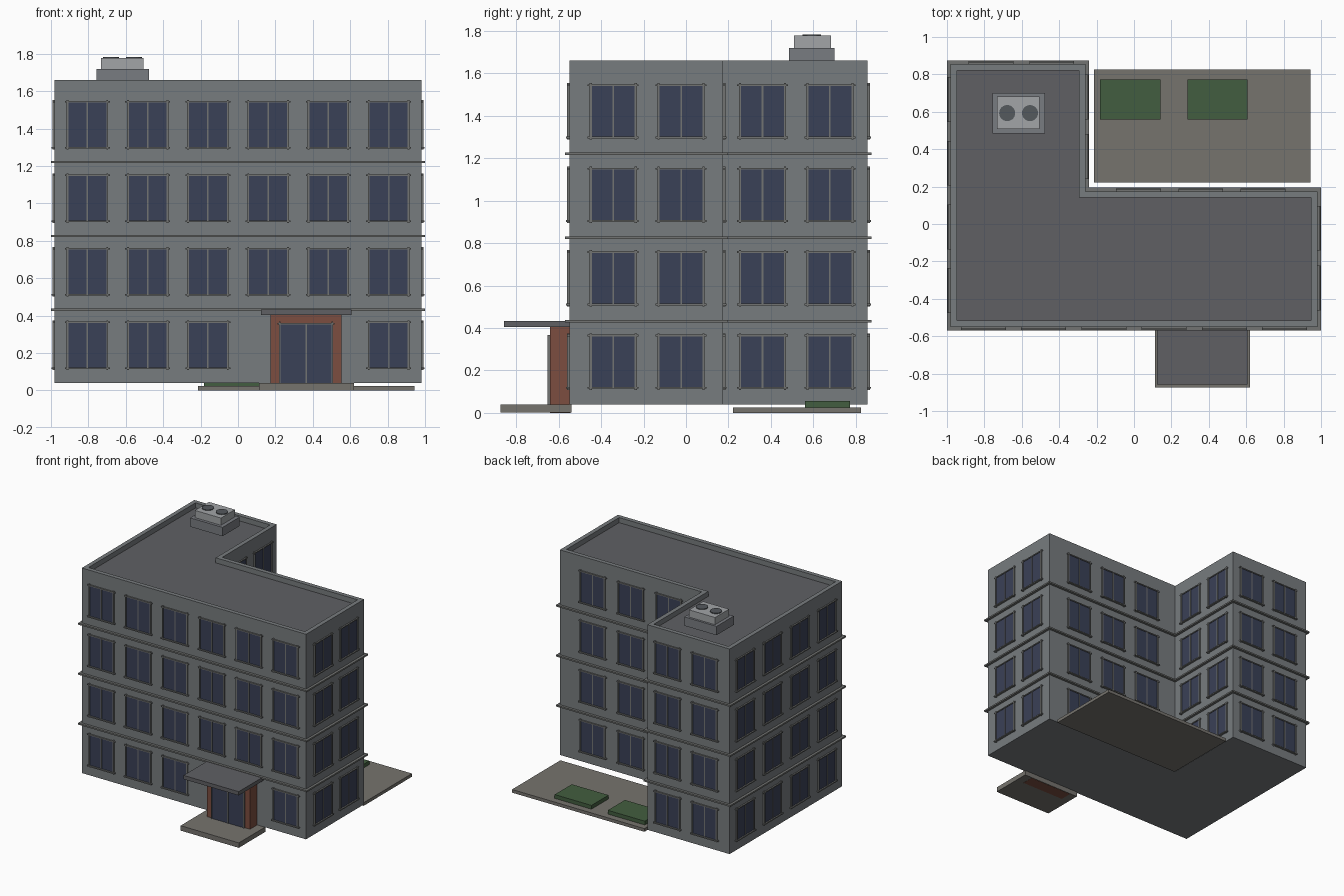
import bpy, bmesh
from mathutils import Vector, Matrix

if "Cube" in bpy.data.objects:
    bpy.data.objects.remove(bpy.data.objects["Cube"])


def material(name, rgb):
    m = bpy.data.materials.new(name)
    m.diffuse_color = (*rgb, 1)
    m.use_nodes = True
    m.node_tree.nodes["Principled BSDF"].inputs["Base Color"].default_value = m.diffuse_color
    return m


WALL = material("wall_grey", (0.185, 0.20, 0.21))
ROOF = material("roof_grey", (0.115, 0.117, 0.127))
TRIM = material("trim_grey", (0.17, 0.175, 0.17))
GLASS = material("glass_blue", (0.042, 0.052, 0.095))
BRICK = material("brick_red", (0.20, 0.075, 0.05))
PAVING = material("paving", (0.18, 0.172, 0.155))
GREEN = material("planting_green", (0.055, 0.11, 0.05))
METAL = material("light_metal", (0.36, 0.375, 0.39))
BASE = material("unit_base_grey", (0.19, 0.20, 0.22))
FAN = material("fan_dark", (0.09, 0.10, 0.11))


def finish(name, bm, mat):
    bmesh.ops.recalc_face_normals(bm, faces=bm.faces)
    me = bpy.data.meshes.new(name)
    bm.to_mesh(me)
    bm.free()
    me.materials.append(mat)
    ob = bpy.data.objects.new(name, me)
    bpy.context.collection.objects.link(ob)
    return ob


def boxes(name, mat, *extents):
    """Each extent is (x0, x1, y0, y1, z0, z1)."""
    bm = bmesh.new()
    for x0, x1, y0, y1, z0, z1 in extents:
        size = Matrix.Diagonal((abs(x1 - x0), abs(y1 - y0), abs(z1 - z0), 1))
        mid = Matrix.Translation(((x0 + x1) / 2, (y0 + y1) / 2, (z0 + z1) / 2))
        bmesh.ops.create_cube(bm, size=1, matrix=mid @ size)
    return finish(name, bm, mat)


# L-shaped footprint, counter-clockwise
PLAN = [(-.98, -.55), (.98, -.55), (.98, .175), (-.26, .175), (-.26, .855), (-.98, .855)]


def outline(d):
    """Footprint pushed outward by d."""
    pts = [Vector(p) for p in PLAN]
    out = []
    for i, p in enumerate(pts):
        e1 = (p - pts[i - 1]).normalized()
        e2 = (pts[(i + 1) % len(pts)] - p).normalized()
        out.append(p + d * Vector((e1.y + e2.y, -e1.x - e2.x)))
    return out


def prism(name, mat, d, z0, z1):
    bm = bmesh.new()
    face = bm.faces.new([bm.verts.new((*p, z0)) for p in outline(d)])
    up = bmesh.ops.extrude_face_region(bm, geom=[face], use_keep_orig=True)
    bmesh.ops.translate(bm, vec=(0, 0, z1 - z0),
                        verts=[v for v in up["geom"] if isinstance(v, bmesh.types.BMVert)])
    return finish(name, bm, mat)


def ring(name, mat, d_out, d_in, z0, z1):
    bm = bmesh.new()
    loops = [[bm.verts.new((*p, z)) for p in outline(d)]
             for d, z in ((d_out, z0), (d_out, z1), (d_in, z1), (d_in, z0))]
    n = len(PLAN)
    for k in range(4):
        a, b = loops[k], loops[(k + 1) % 4]
        for i in range(n):
            j = (i + 1) % n
            bm.faces.new((a[i], a[j], b[j], b[i]))
    return finish(name, bm, mat)


# Main body, parapet, floor bands
prism("building_walls", WALL, 0, .04, 1.61)
prism("roof_deck", ROOF, -.03, 1.60, 1.62)
ring("roof_parapet", WALL, 0, -.034, 1.60, 1.66)
for i in range(3):
    z = .431 + .395 * i
    ring(f"floor_band_{i + 1}", TRIM, .02, -.01, z - .006, z + .006)


# Windows: glass pane, mullion, crossing frame bars
def facade(name, axis, wall, sign, centres, skip=()):
    glass, frame = [], []

    def add(target, u0, u1, z0, z1, depth):
        w0, w1 = wall - sign * .005, wall + sign * depth
        target.append((u0, u1, w0, w1, z0, z1) if axis == "x" else (w0, w1, u0, u1, z0, z1))

    for floor in range(4):
        z0 = .123 + .393 * floor
        z1 = z0 + .240
        for k, c in enumerate(centres):
            if floor == 0 and k in skip:
                continue
            add(glass, c - .103, c + .103, z0, z1, .005)
            add(frame, c - .004, c + .004, z0, z1, .009)
            for s in (-1, 1):
                e = c + s * .106
                add(frame, e - .005, e + .005, z0 - .014, z1 + .012, .011)
            add(frame, c - .12, c + .12, z0 - .009, z0, .016)
            add(frame, c - .12, c + .12, z1 - .002, z1 + .006, .011)
    boxes(name + "_window_glass", GLASS, *glass)
    boxes(name + "_window_frames", TRIM, *frame)


facade("front", "x", -.55, -1, [-.805 + .322 * i for i in range(6)], skip=(3, 4))
facade("right", "y", .98, 1, [-.343, -.023])
facade("left", "y", -.98, -1, [-.355 + .34 * i for i in range(4)])
facade("wing_back", "x", .855, 1, [-.765, -.44])
facade("inner_back", "x", .175, 1, [.025, .357, .69])
facade("inner_side", "y", -.26, 1, [.36, .678])

# Entrance
boxes("entrance_step", PAVING, (.111, .62, -.875, -.54, .001, .04))
boxes("entrance_portal", BRICK, (.175, .553, -.64, -.545, 0, .405))
boxes("entrance_door_glass", GLASS, (.225, .503, -.646, -.635, .04, .355))
boxes("entrance_door_frame", TRIM,
      (.219, .227, -.652, -.635, .04, .368), (.501, .509, -.652, -.635, .04, .368),
      (.360, .368, -.650, -.635, .04, .355), (.212, .516, -.652, -.635, .353, .361))
boxes("entrance_canopy", ROOF, (.124, .606, -.857, -.545, .404, .434))

# Rear courtyard with planting beds
boxes("courtyard_slab", PAVING, (-.214, .943, .222, .825, 0, .025))
boxes("planting_beds", GREEN, (-.181, .142, .56, .773, .02, .055),
      (.285, .606, .56, .773, .02, .055))

# Rooftop air unit
boxes("air_unit_base", BASE, (-.757, -.475, .485, .70, 1.65, 1.72))
boxes("air_unit_body", METAL, (-.732, -.505, .508, .683, 1.72, 1.777))
bm = bmesh.new()
for x in (-.678, -.556):
    bmesh.ops.create_cone(bm, cap_ends=True, segments=24, radius1=.043, radius2=.043,
                          depth=.02, matrix=Matrix.Translation((x, .593, 1.773)))
finish("air_unit_fans", bm, FAN)
